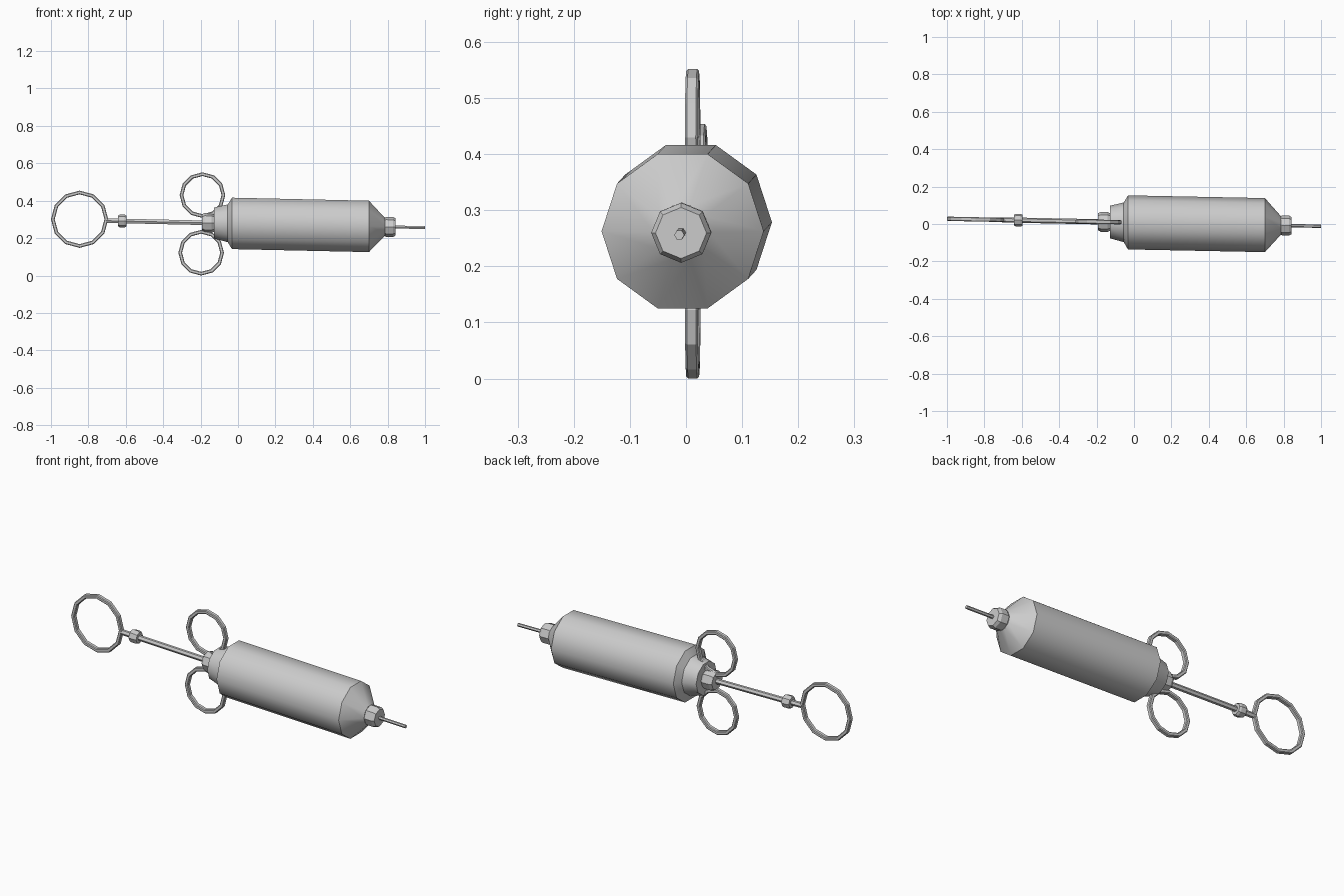
import bpy, bmesh, math

cube = bpy.data.objects.get("Cube")
if cube:
    bpy.data.objects.remove(cube, do_unlink=True)

# Single steel grey
steel = bpy.data.materials.new("steel_grey")
steel.use_nodes = True
GREY = (0.6, 0.6, 0.6, 1.0)
steel.diffuse_color = GREY
steel.node_tree.nodes["Principled BSDF"].inputs["Base Color"].default_value = GREY


def axis(x):
    """Centre of the slightly tilted main axis at x, as (y, z)."""
    return 0.008 - 0.02 * x, 0.278 - 0.022 * x


def finish(bm, name, smooth=None):
    bmesh.ops.recalc_face_normals(bm, faces=bm.faces[:])
    mesh = bpy.data.meshes.new(name)
    bm.to_mesh(mesh)
    bm.free()
    mesh.materials.append(steel)
    obj = bpy.data.objects.new(name, mesh)
    bpy.context.collection.objects.link(obj)
    if smooth:
        bpy.ops.object.select_all(action='DESELECT')
        obj.select_set(True)
        bpy.context.view_layer.objects.active = obj
        bpy.ops.object.shade_smooth_by_angle(angle=math.radians(smooth))
    return obj


def lathe(name, profile, sides, turn=0.0, smooth=None):
    """Capped solid of (x, radius) rings strung along the main axis."""
    bm = bmesh.new()
    loops = []
    for x, r in profile:
        cy, cz = axis(x)
        angles = [turn + math.tau * i / sides for i in range(sides)]
        loops.append([bm.verts.new((x, cy + r * math.cos(a), cz + r * math.sin(a)))
                      for a in angles])
    for a, b in zip(loops, loops[1:]):
        for i in range(sides):
            j = (i + 1) % sides
            bm.faces.new((a[i], a[j], b[j], b[i]))
    bm.faces.new(loops[0])
    bm.faces.new(loops[-1])
    return finish(bm, name, smooth)


def grip_ring(name, cx, cz, radius, sides=12):
    """Twelve-sided band with chamfered edges, standing in the xz plane."""
    section = [(0, -.008), (0, .008), (-.004, .0115), (-.016, .0115),
               (-.02, .008), (-.02, -.008), (-.016, -.0115), (-.004, -.0115)]
    bm = bmesh.new()
    loops = []
    for i in range(sides):
        a = math.tau * i / sides
        loop = []
        for dr, dy in section:
            x = cx + (radius + dr) * math.cos(a)
            z = cz + (radius + dr) * math.sin(a)
            loop.append(bm.verts.new((x, axis(x)[0] + dy, z)))
        loops.append(loop)
    n = len(section)
    for i in range(sides):
        a, b = loops[i], loops[(i + 1) % sides]
        for k in range(n):
            m = (k + 1) % n
            bm.faces.new((a[k], a[m], b[m], b[k]))
    return finish(bm, name)


def nut(name, x0, x1, r):
    """Octagonal nut, chamfered at both ends."""
    c = (x1 - x0) * 0.22
    return lathe(name, [(x0, r * .85), (x0 + c, r), (x1 - c, r), (x1, r * .85)], 8)


# Barrel: stepped collar, long ten-sided body, tapered nose
lathe("barrel", [(-.128, .087), (-.055, .106), (-.032, .1445),
                 (.70, .1445), (.785, .05)], 10, smooth=40)

# Nuts along the axis
nut("nose_nut", .778, .843, .0535)
nut("collar_nut", -.192, -.126, .0535)
nut("rod_nut", -.642, -.596, .034)

# Thin rods
lathe("needle", [(.83, .009), (1.0, .009)], 6)
lathe("plunger_rod", [(-.705, .014), (-.12, .014)], 6)

# Thumb ring and the two finger rings
grip_ring("thumb_ring", -.847, .301, .153)
grip_ring("upper_finger_ring", -.19, .43, .122)
grip_ring("lower_finger_ring", -.197, .122, .122)
